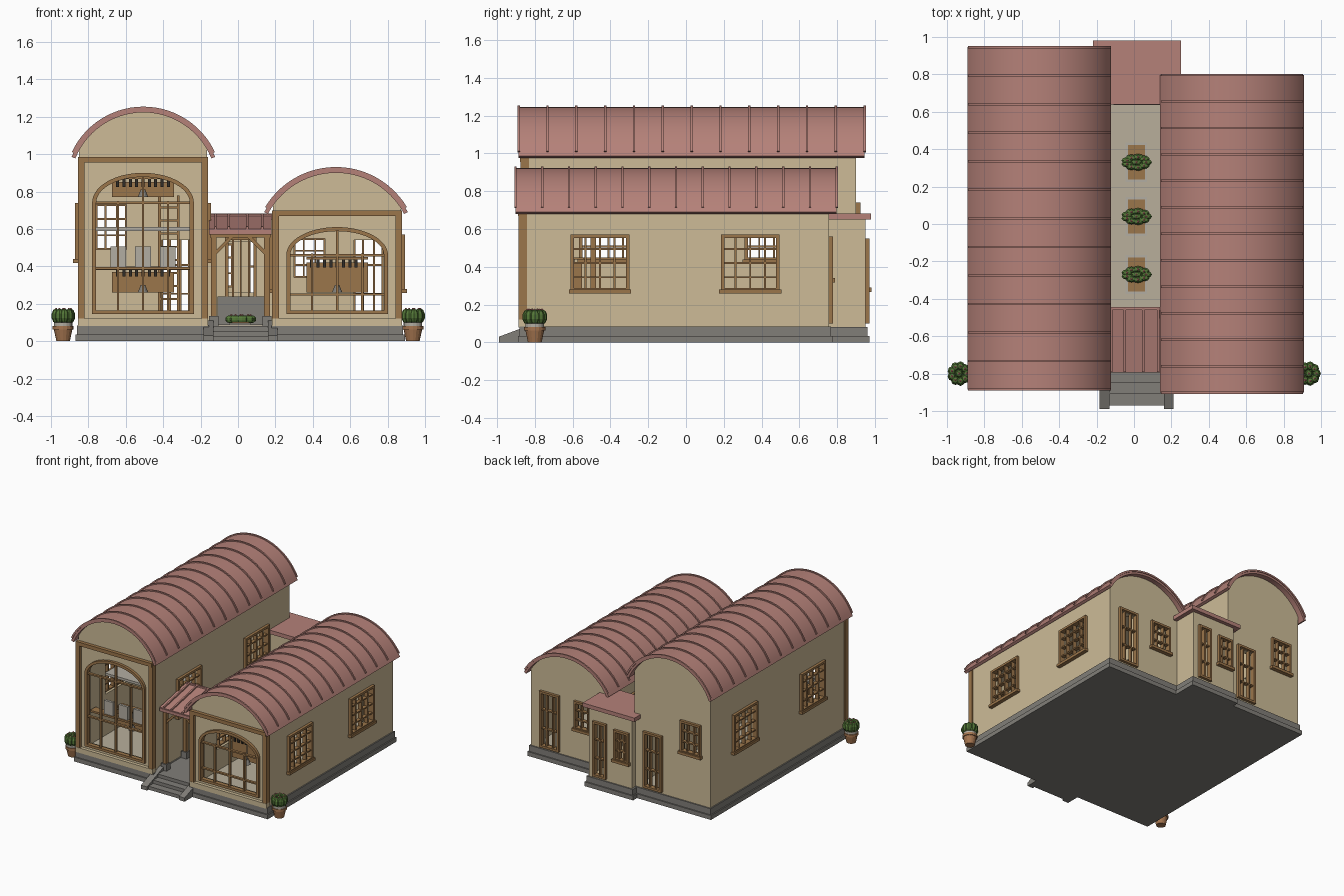
import bpy, bmesh, math
from mathutils import Matrix, Vector

if "Cube" in bpy.data.objects:
    bpy.data.objects.remove(bpy.data.objects["Cube"], do_unlink=True)


def material(name, r, g, b):
    m = bpy.data.materials.new(name)
    m.use_nodes = True
    m.diffuse_color = (r, g, b, 1)
    bsdf = next(n for n in m.node_tree.nodes if n.type == 'BSDF_PRINCIPLED')
    bsdf.inputs["Base Color"].default_value = (r, g, b, 1)
    return m


WALL = material("cream_plaster", .61, .50, .31)
WOOD = material("warm_wood", .33, .18, .07)
ROOF = material("rose_metal", .46, .22, .19)
STONE = material("grey_stone", .22, .21, .19)
PAVING = material("pale_paving", .48, .43, .33)
LEAF = material("leaf_green", .09, .19, .04)
FLOWER = material("flower_pink", .50, .16, .16)
CLAY = material("terracotta", .38, .18, .08)
DARK = material("dark_metal", .03, .025, .02)
PALE = material("pale_grey", .45, .42, .36)


def finish(name, bm, mat):
    bmesh.ops.recalc_face_normals(bm, faces=bm.faces)
    me = bpy.data.meshes.new(name)
    bm.to_mesh(me)
    bm.free()
    me.materials.append(mat)
    ob = bpy.data.objects.new(name, me)
    bpy.context.collection.objects.link(ob)
    return ob


def boxes(name, mat, *specs):
    """Each spec is x0, x1, y0, y1, z0, z1."""
    bm = bmesh.new()
    for x0, x1, y0, y1, z0, z1 in specs:
        size = Matrix.Diagonal((x1 - x0, y1 - y0, z1 - z0, 1))
        mid = Matrix.Translation(((x0 + x1) / 2, (y0 + y1) / 2, (z0 + z1) / 2))
        bmesh.ops.create_cube(bm, size=1, matrix=mid @ size)
    return finish(name, bm, mat)


def prism(name, mat, pts, spans, axis='y'):
    """Extrude a profile along an axis, once for each span."""
    bm = bmesh.new()
    for lo, hi in spans:
        at = (lambda p, t: (p[0], t, p[1])) if axis == 'y' else (lambda p, t: (t, p[0], p[1]))
        face = bm.faces.new([bm.verts.new(at(p, lo)) for p in pts])
        ext = bmesh.ops.extrude_face_region(bm, geom=[face])["geom"]
        shift = Vector(at((0, 0), hi - lo))
        bmesh.ops.translate(bm, vec=shift, verts=[v for v in ext if isinstance(v, bmesh.types.BMVert)])
    return finish(name, bm, mat)


def cones(name, mat, x, y, *rings, n=12):
    """Each ring is z0, z1, r0, r1."""
    bm = bmesh.new()
    for z0, z1, r0, r1 in rings:
        bmesh.ops.create_cone(bm, cap_ends=True, segments=n, radius1=r0, radius2=r1, depth=z1 - z0,
                              matrix=Matrix.Translation((x, y, (z0 + z1) / 2)))
    return finish(name, bm, mat)


def cut(ob, *cutters):
    bpy.context.view_layer.objects.active = ob
    for c in cutters:
        c.hide_render = True
        mod = ob.modifiers.new("cut", 'BOOLEAN')
        mod.operation, mod.solver, mod.object = 'DIFFERENCE', 'EXACT', c
        bpy.ops.object.modifier_apply(modifier=mod.name)
        bpy.data.objects.remove(c, do_unlink=True)


def arc(cx, cz, rx, rz, start, n=28):
    step = (math.pi - 2 * start) / n
    return [(cx + rx * math.cos(start + i * step), cz + rz * math.sin(start + i * step)) for i in range(n + 1)]


def arch(cx, half, z0, spring, rise):
    return [(cx + half, z0)] + arc(cx, spring, half, rise, 0) + [(cx - half, z0)]


def grille(name, axis, pos, out, u0, u1, z0, z1, cols, rows, sill=True):
    """Framed, barred opening standing on a wall plane; out is the outward sign."""
    t, b = .018, .005
    bars = [(u0, u0 + t, .022, z0, z1), (u1 - t, u1, .022, z0, z1), (u0, u1, .022, z1 - t, z1),
            (u0, u1, .022, z0, z0 + t)]
    if sill:
        bars.append((u0 - .01, u1 + .01, .032, z0 - .012, z0 + .01))
    for i in range(1, cols):
        u = u0 + (u1 - u0) * i / cols
        bars.append((u - b, u + b, .012, z0, z1))
    for i in range(1, rows):
        z = z0 + (z1 - z0) * i / rows
        bars.append((u0, u1, .010, z - b, z + b))
    specs = []
    for a, c, d, lo, hi in bars:
        p = sorted((pos - out * .02, pos + out * d))
        specs.append((*p, a, c, lo, hi) if axis == 'x' else (a, c, *p, lo, hi))
    boxes(name, WOOD, *specs)


def hole(u0, u1, y, z0, z1):
    return boxes("cutter", WALL, (u0 + .01, u1 - .01, y - .08, y + .08, z0 + .01, z1 - .01))


def plant(name, x, y, z, rx, ry, h, lobes=9):
    green, pink = bmesh.new(), bmesh.new()
    for i in range(lobes + 1):
        a = 2 * math.pi * i / lobes
        k = .62 if i < lobes else 0
        p = Vector((x + k * rx * math.cos(a), y + k * ry * math.sin(a), z + h * .5))
        s = Matrix.Diagonal((rx * .38, ry * .42, h * .5, 1))
        bmesh.ops.create_uvsphere(green, u_segments=8, v_segments=5, radius=1, matrix=Matrix.Translation(p) @ s)
        bmesh.ops.create_icosphere(pink, subdivisions=1, radius=.007,
                                   matrix=Matrix.Translation(p + Vector((0, 0, h * .46))))
    finish(name + "_leaves", green, LEAF)
    finish(name + "_flowers", pink, FLOWER)


def bar_rack(name, cx, y, z0, z1):
    """Bar cabinet with bottles and a bell lamp before it."""
    boxes(name, WOOD, (cx - .165, cx + .165, y, y + .05, z0, z1 - .03),
          (cx - .165, cx + .165, y - .01, y + .06, z1 - .012, z1))
    boxes(name + "_bottles", DARK, *[(cx + i * .034 - .008, cx + i * .034 + .008, y - .01, y + .01, z1 - .055, z1 - .012)
                                     for i in range(-4, 5)])
    cones(name + "_lamp", STONE, cx, y - .04, (z0, z0 + .04, .028, .012), (z0 + .04, z1, .004, .004))


def hall(name, cx, rx, y0, y1, eave, top, inner, lintel, spring, rise, roof_y, wins, wz, door, rear, rz):
    half, wt = .342, .04
    lo, hi = cx - half, cx + half
    # Barrel roof with standing ribs
    span, h = .384, top - eave
    R = (span ** 2 + h ** 2) / (2 * h)
    cz = top - R
    a = math.asin((eave - cz) / R)
    roof = prism(name + "_roof", ROOF, arc(rx, cz, R, R, a) + arc(rx, cz, R - .022, R - .022, a)[::-1], [roof_y])
    steps = [roof_y[0] + (roof_y[1] - roof_y[0]) * i / 12 for i in range(13)]
    ribs = prism(name + "_roof_ribs", ROOF, arc(rx, cz, R + .009, R + .009, a + .06) +
                 arc(rx, cz, R - .005, R - .005, a + .06)[::-1], [(y - .006, y + .006) for y in steps])
    for ob in (roof, ribs):
        bpy.ops.object.select_all(action='DESELECT')
        ob.select_set(True)
        bpy.context.view_layer.objects.active = ob
        bpy.ops.object.shade_smooth_by_angle()
    # Hollow walls with arched front, side windows and rear door
    r = R - .012
    walls = prism(name + "_walls", WALL, [(hi, .08)] + arc(cx, cz, r, r, math.acos(half / r)) + [(lo, .08)], [(y0, y1)])
    cut(walls, boxes("cutter", WALL, (lo + wt, hi - wt, y0 + wt, y1 - wt, .1, inner)),
        prism("cutter", WALL, arch(cx, .26, .155, spring, rise - .01), [(y0 - .05, y0 + .08)]),
        *[boxes("cutter", WALL, (lo - .1, hi + .1, c - .145, c + .145, wz[0] + .01, wz[1] - .01)) for c in wins],
        hole(*door, y1, .1, .55), hole(*rear, y1, *rz))
    boxes(name + "_floor", PAVING, (lo + .03, hi - .03, y0 + .03, y1 - .03, .09, .105))
    for c in wins:
        for tag, x, s in (("left", hi, 1), ("right", lo, -1)):
            grille(f"{name}_{tag}_window", 'x', x, s, c - .155, c + .155, *wz, 4, 4)
    grille(name + "_back_door", 'y', y1, 1, *door, .1, .56, 3, 3, False)
    grille(name + "_back_window", 'y', y1, 1, *rear, *rz, 3, 3)
    # Timber surround and arched shop window
    boxes(name + "_front_timbers", WOOD, (lo - .006, lo + .03, y0 - .025, y0 + .02, .12, lintel),
          (hi - .03, hi + .006, y0 - .025, y0 + .02, .12, lintel), (lo, hi, y0 - .028, y0, lintel - .03, lintel))
    boxes(name + "_front_plinth", WALL, (lo - .006, hi + .006, y0 - .027, y0 + .02, .08, .12))
    prism(name + "_arch_frame", WOOD, arch(cx, .272, .145, spring, rise) + arch(cx, .25, .145, spring, rise - .022)[::-1],
          [(y0 - .022, y0 + .02)])
    b = .006
    boxes(name + "_arch_bars", WOOD, (cx - .26, cx + .26, y0 - .02, y0 + .015, .145, .165),
          (cx - .26, cx + .26, y0 - .012, y0 + .01, spring - b, spring + b),
          (cx - .26, cx + .26, y0 - .012, y0 + .01, spring / 2 + .02 - b, spring / 2 + .02 + b),
          (cx - b, cx + b, y0 - .012, y0 + .01, .15, spring + rise - .01),
          *[(cx + s * .134 - b, cx + s * .134 + b, y0 - .012, y0 + .01, .15, spring + .01) for s in (-1, 1)])
    return [(lo - e, hi + e, y0 - e - .01, y1 + e, z, t) for e, z, t in ((.02, 0, .035), (.01, .035, .085))]


base = hall("tall_hall", -.508, -.506, -.85, .9, .985, 1.245, .97, .985, .74, .16, (-.885, .945),
            (-.41, .465), (.43, .74), (-.42, -.25), (-.77, -.585), (.48, .74))
base += hall("low_hall", .53, .524, -.86, .757, .69, .922, .66, .70, .46, .15, (-.902, .797),
             (-.455, .34), (.27, .57), (.61, .785), (.29, .475), (.33, .56))

# Stone base, courtyard paving and front steps
base += [(-.2, .24, -.78, .97, 0, .035), (-.19, .23, -.78, .96, .035, .082)]
boxes("stone_base", STONE, *base)
boxes("courtyard_paving", PAVING, (-.165, .188, -.45, .66, .08, .09))
boxes("front_steps", STONE, (-.13, .16, -.97, -.77, 0, .028), (-.13, .16, -.91, -.77, .028, .055),
      (-.13, .16, -.85, -.77, .055, .082))
prism("step_cheeks", STONE, [(-.99, 0), (-.99, .03), (-.87, .075), (-.78, .11), (-.76, .11), (-.76, 0)],
      [(-.185, -.13), (.16, .21)], 'x')

# Rear annex with flat roof
annex = boxes("annex_walls", WALL, (-.175, .215, .66, .95, .08, .655))
cut(annex, boxes("cutter", WALL, (-.15, .19, .69, .92, .1, .63)), hole(.05, .17, .95, .1, .55),
    hole(-.155, -.02, .95, .28, .53), hole(-.07, .1, .66, .25, .54))
boxes("annex_roof", ROOF, (-.22, .25, .64, .98, .65, .682))
grille("annex_back_door", 'y', .95, 1, .05, .17, .1, .55, 2, 3, False)
grille("annex_back_window", 'y', .95, 1, -.155, -.02, .28, .53, 3, 3)
grille("annex_front_doors", 'y', .66, -1, -.07, .1, .11, .56, 4, 1, False)
boxes("annex_front_step", STONE, (-.11, .14, .635, .66, .09, .24))

# Entrance porch with sloping ribbed roof
slope = [(-.79, .585), (-.45, .655), (-.45, .67), (-.79, .6)]
prism("porch_roof", ROOF, slope, [(-.155, .18)], 'x')
prism("porch_roof_ribs", ROOF, [(y, z + .012) for y, z in slope], [(x - .006, x + .006) for x in (-.12, -.05, .05, .13)], 'x')
boxes("porch_fascia", ROOF, (-.155, .18, -.795, -.775, .57, .595), (-.155, .18, -.46, -.445, .65, .68))
posts = [(x, y) for x in (-.13, .155) for y in (-.75, -.49)]
boxes("porch_posts", WOOD, *[(x - .015, x + .015, y - .015, y + .015, .12, .59) for x, y in posts],
      *[(-.15, .175, y - .015, y + .015, .555, .58) for y in (-.75, -.49)],
      *[(x - .012, x + .012, -.76, -.48, .555, .58) for x in (-.13, .155)])
boxes("porch_post_bases", STONE, *[(x - .025, x + .025, y - .025, y + .025, .08, .135) for x, y in posts])
for x, s in ((-.13, 1), (.155, -1)):
    prism("porch_braces", WOOD, [(x, .45), (x, .475), (x + s * .085, .56), (x + s * .11, .56)],
          [(y - .01, y + .01) for y in (-.75, -.49)])

# Courtyard planters, and clay pots beside the halls
for y in (.33, .04, -.27):
    boxes("planter_border", PALE, (-.045, .07, y - .105, y + .105, .085, .096))
    boxes("planter_bed", WOOD, (-.033, .058, y - .092, y + .092, .085, .102))
    plant("planter", .013, y, .095, .085, .045, .045)
for x in (-.935, .935):
    cones("clay_pot", CLAY, x, -.8, (0, .065, .036, .05), (.062, .082, .056, .056), n=16)
    cones("pot_lining", PALE, x, -.8, (.08, .1, .05, .05), n=16)
    plant("potted_shrub", x, -.8, .095, .065, .065, .08)

# Bars, seats, gallery and ladder inside
bar_rack("tall_hall_bar", -.508, -.6, .26, .4)
bar_rack("gallery_bar", -.508, -.6, .77, .88)
bar_rack("low_hall_bar", .53, -.6, .26, .45)
boxes("gallery_floor", PALE, (-.82, -.2, -.55, .2, .59, .61))
boxes("seats", PALE, *[(x - .042, x + .042, -.76, -.74, .395, .505) for x in (-.64, -.508, -.375)])
boxes("seat_rail", WOOD, (-.8, -.21, -.77, -.7, .38, .395))
boxes("ladder", WOOD, *[(x - .007, x + .007, -.5, -.48, .1, .78) for x in (-.42, -.32)],
      *[(-.42, -.32, -.495, -.485, .15 + .07 * i, .16 + .07 * i) for i in range(9)])
